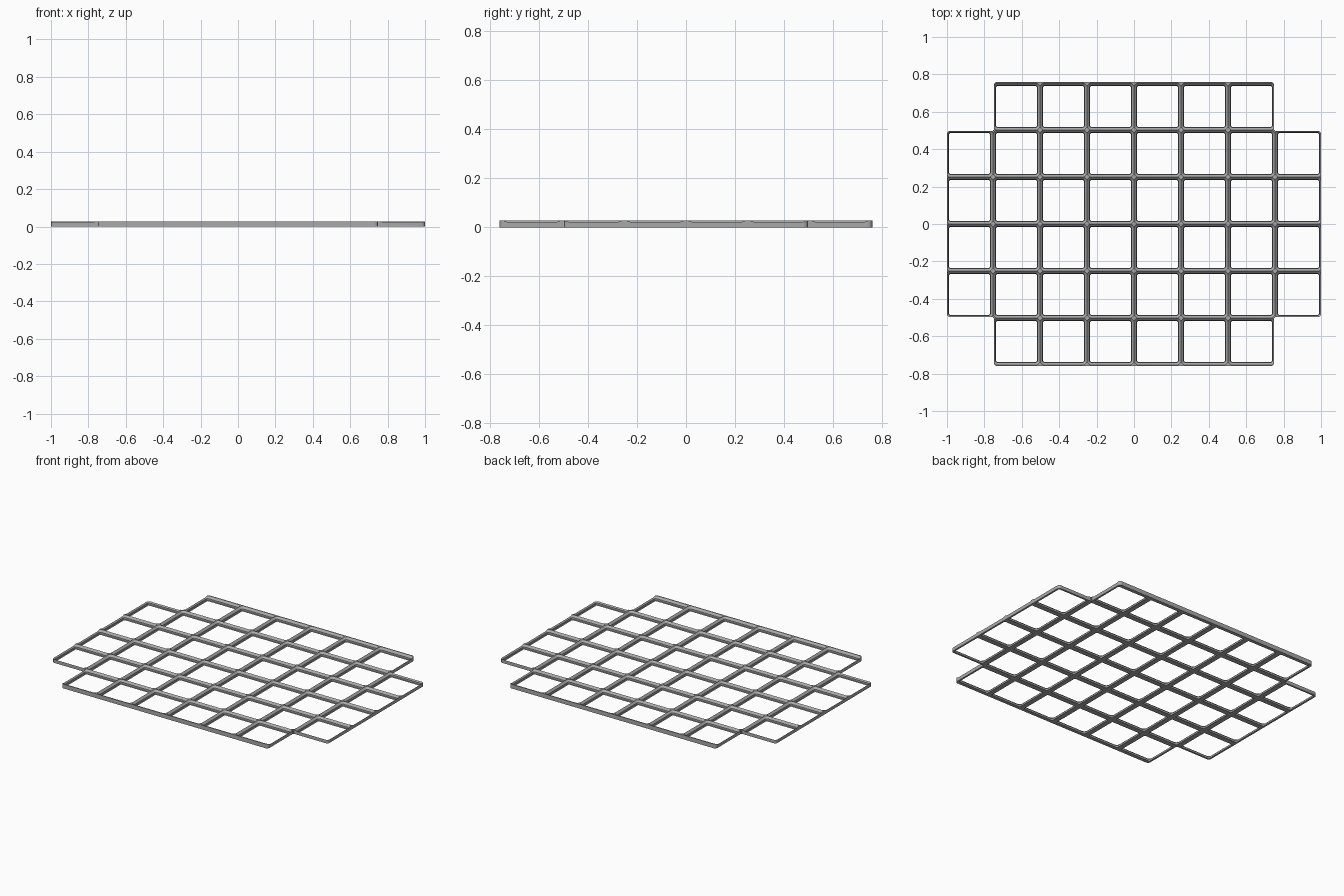
import bpy, bmesh, math
from mathutils import Vector

if "Cube" in bpy.data.objects:
    bpy.data.objects.remove(bpy.data.objects["Cube"])

PITCH = 0.2513          # cell spacing
HALF = PITCH / 2
HEIGHT = 0.0278
RADIUS = 0.0239         # cell corner radius at the rim
TRIM = 0.0052           # outer edges pulled in
EXTEND = 0.006          # front and back edges pushed out
COLS, ROWS, SEG = 8, 6, 8

# Socket wall profile: (inset from cell edge, height), bottom to top
PROFILE = [(0.017, 0), (0.0128, 0.0042), (0.0128, 0.015), (0, HEIGHT)]

plastic = bpy.data.materials.new("grey plastic")
plastic.use_nodes = True
GREY = (0.4, 0.4, 0.4, 1)
plastic.diffuse_color = GREY
plastic.node_tree.nodes["Principled BSDF"].inputs["Base Color"].default_value = GREY


def occupied(c, r):
    """A cell exists unless it is outside the grid or at one of its corners."""
    inside = 0 <= c < COLS and 0 <= r < ROWS
    return inside and not (c in (0, COLS - 1) and r in (0, ROWS - 1))


def rounded_square(inset):
    """Loop of points around the socket."""
    rad = max(RADIUS - inset, 0.001)
    mid = HALF - RADIUS
    loop = []
    for q, (sx, sy) in enumerate([(1, 1), (-1, 1), (-1, -1), (1, -1)]):
        for i in range(SEG + 1):
            a = math.pi / 2 * (q + i / SEG)
            loop.append((sx * mid + rad * math.cos(a), sy * mid + rad * math.sin(a)))
    return loop


def outer_loop(reach):
    """Rim points pushed out to the cell's rectangle."""
    loop = []
    for k, (x, y) in enumerate(rounded_square(0)):
        q, i = divmod(k, SEG + 1)
        near_x = i <= SEG / 2 if q % 2 == 0 else i >= SEG / 2
        near_y = i >= SEG / 2 if q % 2 == 0 else i <= SEG / 2
        if near_x:
            x = math.copysign(HALF, x)
        if near_y:
            y = math.copysign(reach[(0, 1 if y > 0 else -1)], y)
        loop.append((x, y))
    return loop


def cut(bm, point, normal):
    """Slice off everything beyond a plane and cap the opening."""
    res = bmesh.ops.bisect_plane(
        bm, geom=bm.verts[:] + bm.edges[:] + bm.faces[:], dist=1e-6,
        plane_co=point, plane_no=normal, clear_outer=True)
    edges = [e for e in res["geom_cut"] if isinstance(e, bmesh.types.BMEdge)]
    bmesh.ops.holes_fill(bm, edges=edges, sides=0)


def make_cell(c, r):
    bm = bmesh.new()
    sides = [(1, 0), (-1, 0), (0, 1), (0, -1)]
    free = {d: not occupied(c + d[0], r + d[1]) for d in sides}
    ends = {(0, 1): r == ROWS - 1, (0, -1): r == 0}
    reach = {d: HALF + (EXTEND if ends.get(d) else 0) for d in sides}

    # Socket wall, top land, outer wall and underside as one closed ring
    rect = outer_loop(reach)
    loops = [[(x, y, z) for x, y in rounded_square(inset)] for inset, z in PROFILE]
    loops += [[(x, y, z) for x, y in rect] for z in (HEIGHT, 0)]
    rings = [[bm.verts.new(p) for p in loop] for loop in loops]
    n = len(rect)
    for k, ring in enumerate(rings):
        above = rings[(k + 1) % len(rings)]
        for i in range(n):
            j = (i + 1) % n
            bm.faces.new((ring[i], ring[j], above[j], above[i]))
    bmesh.ops.remove_doubles(bm, verts=bm.verts, dist=1e-6)

    # Trim free edges
    bound = dict(reach)
    for d in sides:
        if free[d] and not ends.get(d):
            bound[d] = HALF - TRIM
            cut(bm, Vector((*d, 0)) * bound[d], (*d, 0))

    # Round free outer corners
    rad = RADIUS - TRIM
    for sx in (1, -1):
        for sy in (1, -1):
            if free[(sx, 0)] and free[(0, sy)]:
                centre = Vector((sx * (bound[(sx, 0)] - rad), sy * (bound[(0, sy)] - rad), 0))
                for step in range(1, 4):
                    a = step * math.pi / 8
                    out = Vector((sx * math.cos(a), sy * math.sin(a), 0))
                    cut(bm, centre + out * rad, out)

    # Remove walls hidden between neighbours, except beside the notches
    if not (c in (1, COLS - 2) and r in (1, ROWS - 2)):
        hidden = [f for f in bm.faces if any(
            not free[d] and all(abs(v.co.dot(Vector((*d, 0))) - HALF) < 1e-5 for v in f.verts)
            for d in sides)]
        bmesh.ops.delete(bm, geom=hidden, context="FACES")

    bmesh.ops.recalc_face_normals(bm, faces=bm.faces)
    # Keep the underside facing down
    low = [f for f in bm.faces if all(v.co.z < 1e-6 for v in f.verts)]
    if low and low[0].normal.z > 0:
        bmesh.ops.reverse_faces(bm, faces=bm.faces)
    shift = Vector(((c - (COLS - 1) / 2) * PITCH, (r - (ROWS - 1) / 2) * PITCH, 0))
    bmesh.ops.translate(bm, verts=bm.verts, vec=shift)
    return bm


# Gather all cells into one grid
grid = bmesh.new()
for c in range(COLS):
    for r in range(ROWS):
        if occupied(c, r):
            cell = make_cell(c, r)
            temp = bpy.data.meshes.new("cell")
            cell.to_mesh(temp)
            cell.free()
            grid.from_mesh(temp)
            bpy.data.meshes.remove(temp)
bmesh.ops.remove_doubles(grid, verts=grid.verts, dist=1e-5)

mesh = bpy.data.meshes.new("baseplate_grid")
grid.to_mesh(mesh)
grid.free()
mesh.materials.append(plastic)
baseplate = bpy.data.objects.new("baseplate_grid", mesh)
bpy.context.collection.objects.link(baseplate)
bpy.context.view_layer.objects.active = baseplate
baseplate.select_set(True)
bpy.ops.object.shade_smooth_by_angle(angle=math.radians(30))
